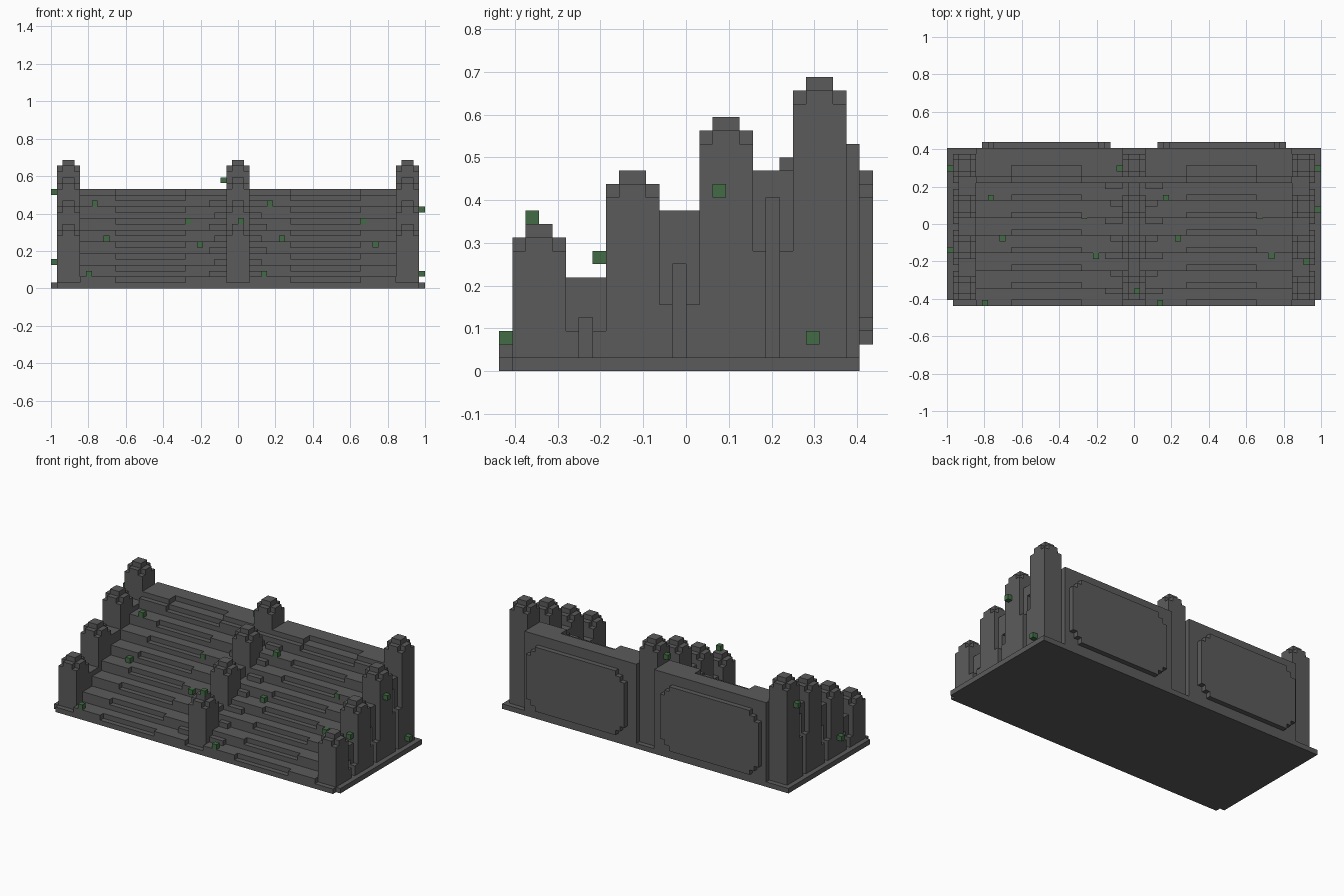
import bpy
import bmesh

if "Cube" in bpy.data.objects:
    bpy.data.objects.remove(bpy.data.objects["Cube"], do_unlink=True)

U = 1 / 32  # one block
DIRS = {
    (1, 0, 0): ((1, 0, 0), (1, 1, 0), (1, 1, 1), (1, 0, 1)),
    (-1, 0, 0): ((0, 0, 0), (0, 0, 1), (0, 1, 1), (0, 1, 0)),
    (0, 1, 0): ((0, 1, 0), (0, 1, 1), (1, 1, 1), (1, 1, 0)),
    (0, -1, 0): ((0, 0, 0), (1, 0, 0), (1, 0, 1), (0, 0, 1)),
    (0, 0, 1): ((0, 0, 1), (1, 0, 1), (1, 1, 1), (0, 1, 1)),
    (0, 0, -1): ((0, 0, 0), (0, 1, 0), (1, 1, 0), (1, 0, 0)),
}


def material(name, rgb):
    m = bpy.data.materials.new(name)
    m.use_nodes = True
    m.diffuse_color = (*rgb, 1)
    m.node_tree.nodes["Principled BSDF"].inputs["Base Color"].default_value = (*rgb, 1)
    return m


STONE = material("dark_grey_stone", (0.105, 0.105, 0.105))
MOSS = material("moss_green", (0.055, 0.15, 0.06))


def box(x0, x1, y0, y1, z0, z1):
    return {(x, y, z) for x in range(x0, x1) for y in range(y0, y1) for z in range(z0, z1)}


def mirror(cells):
    return cells | {(-1 - x, y, z) for x, y, z in cells}


parts = {}
filled = set()


def add(name, cells):
    """Claim the blocks of one part that no earlier part holds."""
    parts[name] = cells - filled
    filled.update(cells)


def build(name, cells, mat):
    """Mesh the outer faces of a part's blocks."""
    bm = bmesh.new()
    corners = {}
    for c in sorted(cells):
        for d, quad in DIRS.items():
            if tuple(a + b for a, b in zip(c, d)) in filled:
                continue
            face = []
            for q in quad:
                p = tuple(a + b for a, b in zip(c, q))
                if p not in corners:
                    corners[p] = bm.verts.new([v * U for v in p])
                face.append(corners[p])
            bm.faces.new(face)
    bmesh.ops.dissolve_limit(bm, angle_limit=0.01, verts=bm.verts[:], edges=bm.edges[:])
    me = bpy.data.meshes.new(name)
    bm.to_mesh(me)
    bm.free()
    me.materials.append(mat)
    bpy.context.collection.objects.link(bpy.data.objects.new(name, me))


# Base slab with a narrower front lip
add("base", box(-32, 32, -13, 13, 0, 1) | box(-31, 31, -14, -13, 0, 1))

# Pillars with stepped caps: four rows, three columns
ROWS = [(-13, 10), (-6, 14), (1, 18), (8, 21)]
for row, (y, h) in enumerate(ROWS, 1):
    for side, x in (("right", -31), ("centre", -2), ("left", 27)):
        shaft = box(x, x + 4, y, y + 4, 1, h - 1)
        cross = box(x + 1, x + 3, y, y + 4, h - 1, h) | box(x, x + 4, y + 1, y + 3, h - 1, h)
        cap = box(x + 1, x + 3, y + 1, y + 3, h, h + 1)
        add(f"{side}_pillar_{row}", shaft | cross | cap)

# Walls between the pillars, with a foot on each side of a sunken slot
walls = set()
for y, top, foot, slot in ((-9, 7, 3, 4), (-2, 12, 5, 8), (5, 15, 9, 13)):
    walls |= box(27, 30, y, y + 3, 1, top)
    walls |= box(30, 31, y, y + 1, 1, foot) | box(30, 31, y + 2, y + 3, 1, foot)
    walls -= box(29, 30, y + 1, y + 2, 1, slot)
    walls |= box(0, 1, y, y + 3, 1, top)
add("side_and_centre_walls", mirror(walls))

# Stepped seating: every step has a long notch in its front edge
for k in range(8):
    y, top = -14 + 3 * k, 2 + 2 * k
    step = box(2, 27, y, y + 3, 1, top)
    step -= box(9, 21, y, y + 1, top - 1, top)
    # Half steps beside the centre aisle
    step |= box(2, 4, y + 2, y + 3, top, top + 1)
    if k % 2 == 0:
        step |= box(4, 5, y + 2, y + 3, top, top + 1)
    if k:
        step |= box(0, 2, y, y + 3, 1, top)
    add(f"seat_step_{k + 1}", mirror(step))

# Top step and back wall
back = box(2, 27, 8, 13, 1, 17) - box(9, 21, 8, 10, 16, 17)
add("top_step_and_back_wall", mirror(back))

# Raised back panels with stepped corners
panel = box(4, 26, 13, 14, 4, 13)
for inset, lo, hi in ((2, 2, 3), (1, 3, 4), (1, 13, 14), (2, 14, 15)):
    panel |= box(4 + inset, 26 - inset, 13, 14, lo, hi)
add("back_panels", mirror(panel))

for name, cells in parts.items():
    build(name, cells, STONE)

# Moss blocks on the treads, walls and pillars
MOSS_SPOTS = [
    (-32, 9, 16), (-32, -5, 4), (31, 2, 13), (31, 9, 2), (-3, 9, 18), (0, -12, 11),
    (4, -14, 2), (-26, -14, 2), (29, -7, 8), (-25, 4, 14), (5, 4, 14),
    (-23, -3, 8), (7, -3, 8), (-7, -6, 7), (23, -6, 7),
]
spots = set(MOSS_SPOTS) - filled
filled = set(spots)
build("moss_blocks", spots, MOSS)

# Thin moss patches on a riser
for i, x in enumerate((-9, 21), 1):
    bpy.ops.mesh.primitive_cube_add(size=1, location=((x + 0.5) * U, U - 0.002, 11.5 * U))
    ob = bpy.context.object
    ob.name = f"moss_patch_{i}"
    ob.scale = (U, 0.004, U)
    ob.data.materials.append(MOSS)
